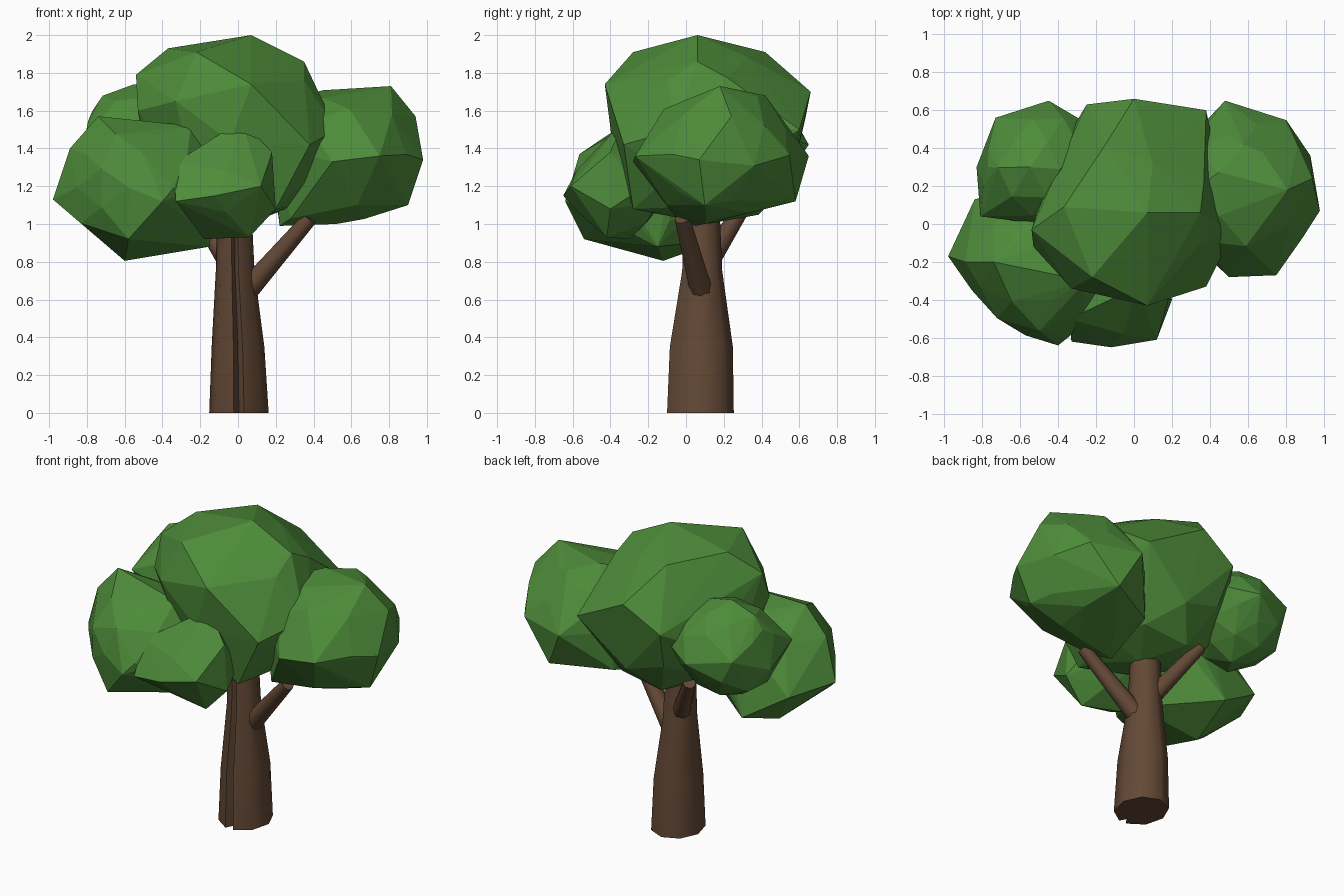
import bpy, bmesh, math, random
from mathutils import Vector, Matrix

if "Cube" in bpy.data.objects:
    bpy.data.objects.remove(bpy.data.objects["Cube"])

random.seed(4)


def material(name, color):
    m = bpy.data.materials.new(name)
    m.diffuse_color = (*color, 1)
    m.use_nodes = True
    m.node_tree.nodes["Principled BSDF"].inputs["Base Color"].default_value = m.diffuse_color
    return m


LEAF = material("leaf_green", (0.075, 0.26, 0.042))
BARK = material("bark_brown", (0.125, 0.066, 0.036))


def finish(bm, name, mat):
    bmesh.ops.recalc_face_normals(bm, faces=bm.faces)
    mesh = bpy.data.meshes.new(name)
    bm.to_mesh(mesh)
    bm.free()
    mesh.materials.append(mat)
    obj = bpy.data.objects.new(name, mesh)
    bpy.context.collection.objects.link(obj)
    return obj


def foliage(name, center, radii, corners):
    """Faceted clump: hull of a jittered icosphere and its prominent corners."""
    bm = bmesh.new()
    bmesh.ops.create_icosphere(bm, subdivisions=2, radius=1)
    spin = Matrix.Rotation(random.uniform(0, 3), 3, Vector((1, 2, 3)).normalized())
    points = [Vector(c) for c in corners]
    for v in bm.verts:
        d = spin @ v.co * random.uniform(0.9, 1.03)
        points.append(Vector(center) + d * Vector(radii))
    bm.clear()
    for p in points:
        bm.verts.new(p)
    bmesh.ops.convex_hull(bm, input=bm.verts[:])
    loose = [v for v in bm.verts if not v.link_faces]
    bmesh.ops.delete(bm, geom=loose, context='VERTS')
    return finish(bm, name, LEAF)


def limb(name, rings, angles, groove=1.0):
    """Tapered tube through (center, radius x, radius y) rings; first angle is grooved."""
    bm = bmesh.new()
    axis = (Vector(rings[-1][0]) - Vector(rings[0][0])).normalized()
    rot = Vector((0, 0, 1)).rotation_difference(axis) if axis.z < 0.97 else Matrix.Identity(3)
    n = len(angles)
    loops = []
    for center, rx, ry in rings:
        loop = []
        for i, deg in enumerate(angles):
            a = math.radians(deg - 90)
            k = groove if i == 0 else 1
            p = Vector((rx * k * math.cos(a), ry * k * math.sin(a), 0))
            loop.append(bm.verts.new(Vector(center) + rot @ p))
        loops.append(loop)
    for lo, hi in zip(loops, loops[1:]):
        for i in range(n):
            j = (i + 1) % n
            bm.faces.new((lo[i], lo[j], hi[j], hi[i]))
    bm.faces.new(loops[0][::-1])
    bm.faces.new(loops[-1])
    obj = finish(bm, name, BARK)
    bpy.ops.object.select_all(action='DESELECT')
    obj.select_set(True)
    bpy.context.view_layer.objects.active = obj
    bpy.ops.object.shade_smooth_by_angle(angle=math.radians(60))
    return obj


# Trunk with a narrow groove down the front
limb("trunk", [((0.005, 0.075, 0), 0.158, 0.178),
               ((0, 0.08, 0.35), 0.14, 0.168),
               ((-0.015, 0.085, 0.75), 0.103, 0.107),
               ((-0.02, 0.085, 1.15), 0.088, 0.09)],
     [0, 10] + [10 + 340 * i / 8 for i in range(1, 9)], 0.7)

# Branches
EVEN = [i * 45 for i in range(8)]
limb("right_branch", [((0.05, 0.08, 0.65), 0.06, 0.06),
                      ((0.38, -0.02, 1.03), 0.04, 0.04)], EVEN)
limb("back_branch", [((-0.03, 0.1, 0.77), 0.06, 0.06),
                     ((-0.25, 0.32, 1.12), 0.04, 0.04)], EVEN)

# Foliage clumps
foliage("main_foliage", (-0.01, 0.1, 1.46), (0.5, 0.51, 0.5),
        [(0.07, 0.06, 2.0), (-0.54, -0.03, 1.79), (-0.37, 0.09, 1.93),
         (-0.22, -0.28, 1.91), (-0.15, 0.42, 1.91), (0.35, 0.06, 1.86),
         (0.07, -0.43, 1.74), (0, 0.66, 1.7), (-0.25, 0.63, 1.55),
         (0.38, 0.6, 1.5), (0.52, -0.05, 1.5), (0.38, -0.33, 1.42),
         (0.2, -0.28, 1.08), (-0.53, -0.12, 1.6), (-0.33, -0.34, 1.65)])
foliage("right_foliage", (0.56, 0.19, 1.36), (0.4, 0.43, 0.36),
        [(0.98, 0.07, 1.34), (0.8, 0.53, 1.4), (0.48, 0.65, 1.36),
         (0.75, -0.27, 1.36), (0.9, 0.1, 1.1), (0.81, 0.18, 1.73),
         (0.94, 0.24, 1.57), (0.58, 0.42, 1.68), (0.6, 0.58, 1.12),
         (0.5, -0.28, 1.33), (0.28, -0.05, 1.03), (0.22, 0.05, 0.99),
         (0.52, 0.1, 1.0), (0.25, 0.4, 1.1), (0.35, 0.2, 1.68)])
foliage("front_left_foliage", (-0.5, -0.22, 1.2), (0.42, 0.39, 0.36),
        [(-0.98, -0.17, 1.13), (-0.6, -0.12, 0.805), (-0.89, -0.2, 1.4),
         (-0.74, -0.2, 1.57), (-0.63, -0.53, 1.2), (-0.4, -0.64, 1.12),
         (-0.15, -0.15, 0.88), (-0.58, -0.54, 0.92), (-0.84, 0.13, 1.1),
         (-0.55, 0.2, 0.92), (-0.25, -0.3, 1.52)])
foliage("back_left_foliage", (-0.52, 0.31, 1.42), (0.31, 0.31, 0.32),
        [(-0.73, 0.56, 1.47), (-0.45, 0.65, 1.42), (-0.83, 0.3, 1.35),
         (-0.81, 0.04, 1.45), (-0.77, 0.3, 1.6), (-0.55, 0.3, 1.74),
         (-0.28, 0.55, 1.45)])
foliage("front_foliage", (-0.07, -0.35, 1.18), (0.26, 0.26, 0.22),
        [(-0.12, -0.65, 1.15), (0.12, -0.61, 1.2), (0.02, -0.33, 1.55),
         (-0.33, -0.62, 1.12), (0.06, -0.42, 0.93), (-0.34, -0.5, 1.32),
         (-0.18, -0.3, 0.92), (0.2, -0.4, 1.08), (0.18, -0.4, 1.38)])
